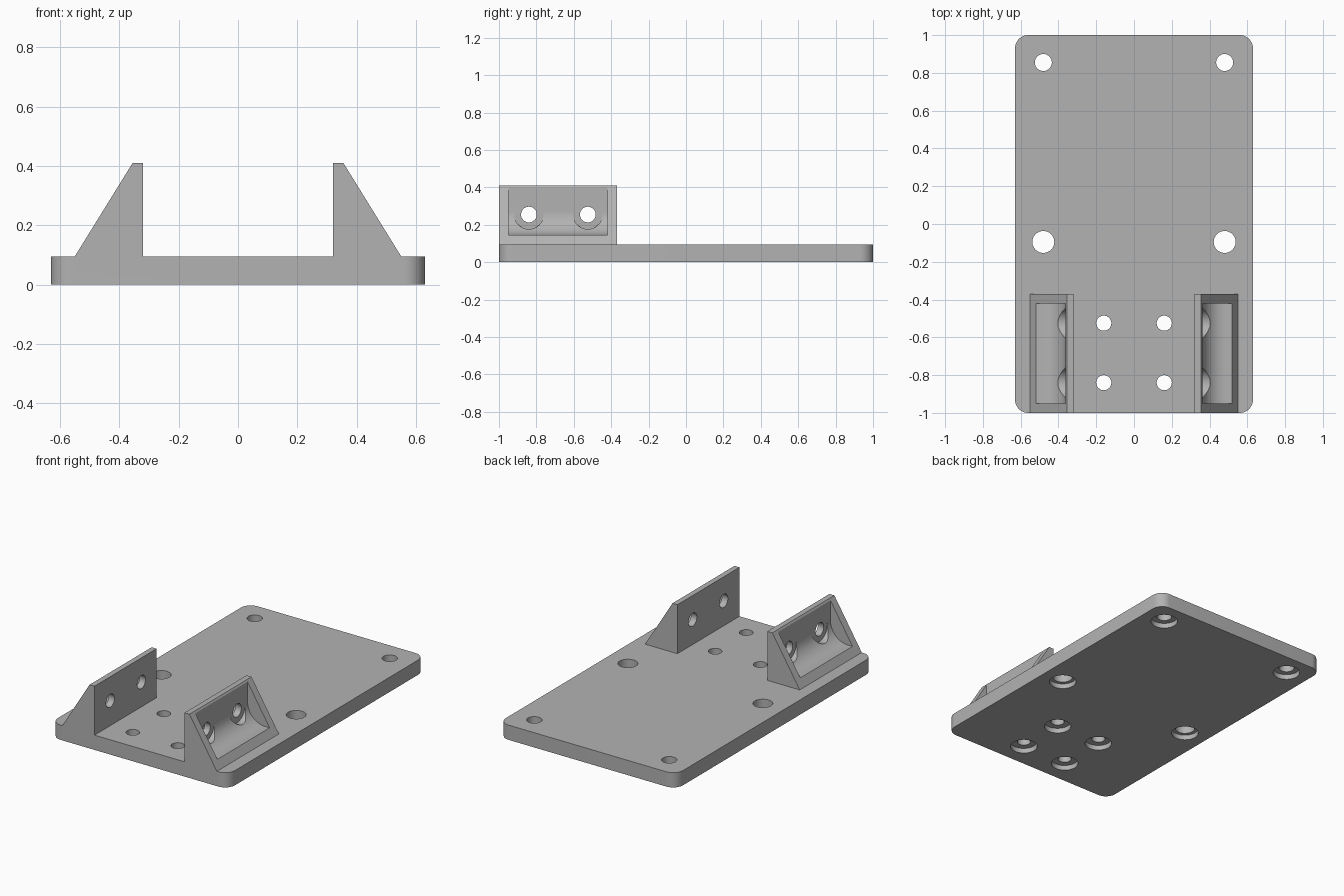
import bpy, bmesh, math
from mathutils import Matrix, Vector

cube = bpy.data.objects.get("Cube")
if cube:
    bpy.data.objects.remove(cube, do_unlink=True)

mat = bpy.data.materials.new("plain grey")
mat.use_nodes = True
GREY = (0.45, 0.45, 0.45, 1)
mat.diffuse_color = GREY
mat.node_tree.nodes["Principled BSDF"].inputs["Base Color"].default_value = GREY

THICK = 0.095


def finish(name, bm):
    bmesh.ops.recalc_face_normals(bm, faces=bm.faces)
    mesh = bpy.data.meshes.new(name)
    bm.to_mesh(mesh)
    bm.free()
    mesh.materials.append(mat)
    obj = bpy.data.objects.new(name, mesh)
    bpy.context.collection.objects.link(obj)
    return obj


def prism(name, points, offset):
    """Extrude a closed outline of 3D points along an offset."""
    bm = bmesh.new()
    face = bm.faces.new([bm.verts.new(p) for p in points])
    new = bmesh.ops.extrude_face_region(bm, geom=[face])["geom"]
    bmesh.ops.translate(bm, vec=offset,
                        verts=[v for v in new if isinstance(v, bmesh.types.BMVert)])
    return finish(name, bm)


def cylinder(name, centre, radius, length, axis="Z"):
    bm = bmesh.new()
    turn = Matrix.Rotation(math.pi / 2, 4, "Y") if axis == "X" else Matrix()
    bmesh.ops.create_cone(bm, cap_ends=True, segments=48, radius1=radius,
                          radius2=radius, depth=length,
                          matrix=Matrix.Translation(centre) @ turn)
    return finish(name, bm)


def combine(target, tool, operation="DIFFERENCE"):
    tool.hide_render = True
    mod = target.modifiers.new(operation.lower(), "BOOLEAN")
    mod.operation, mod.solver, mod.object = operation, "EXACT", tool
    bpy.context.view_layer.objects.active = target
    bpy.ops.object.modifier_apply(modifier=mod.name)
    bpy.data.objects.remove(tool, do_unlink=True)


def arc(cx, cy, r, start, end, steps):
    return [(cx + r * math.cos(a), cy + r * math.sin(a))
            for a in (math.radians(start + (end - start) * i / steps)
                      for i in range(steps + 1))]


# Base plate with rounded corners
R = 0.07
outline = []
for i, (sx, sy) in enumerate([(1, 1), (-1, 1), (-1, -1), (1, -1)]):
    outline += arc(sx * (0.63 - R), sy * (1 - R), R, 90 * i, 90 * i + 90, 12)
plate = prism("mounting_plate", [(x, y, 0) for x, y in outline], Vector((0, 0, THICK)))

# Triangular side brackets with a filleted pocket and bored screw holes
for side in (1, -1):
    body = [(0.32, 0.05), (0.55, 0.05), (0.55, THICK), (0.355, 0.41), (0.32, 0.41)]
    bracket = prism("bracket", [(side * x, -1, z) for x, z in body], Vector((0, 0.63, 0)))
    pocket = [(0.362, 0.6)] + arc(0.487, 0.27, 0.125, 180, 270, 16) + [(0.7, 0.145), (0.7, 0.6)]
    combine(bracket, prism("pocket_cutter", [(side * x, -0.95, z) for x, z in pocket],
                           Vector((0, 0.53, 0))))
    for y in (-0.84, -0.525):
        combine(bracket, cylinder("bore_cutter", (side * 0.512, y, 0.255), 0.078, 0.3, "X"))
        combine(bracket, cylinder("screw_cutter", (side * 0.35, y, 0.255), 0.042, 0.4, "X"))
    combine(plate, bracket, "UNION")

# Through holes, counterbored from the underside
for x, y, r in [(0.48, 0.855, 0.045), (0.48, -0.095, 0.058),
                (0.16, -0.525, 0.04), (0.16, -0.84, 0.04)]:
    for side in (1, -1):
        combine(plate, cylinder("hole_cutter", (side * x, y, 0.05), r, 0.3))
        combine(plate, cylinder("counterbore_cutter", (side * x, y, 0), 0.08, 0.064))

# Smooth curved walls, crisp edges
bpy.ops.object.select_all(action="DESELECT")
plate.select_set(True)
bpy.context.view_layer.objects.active = plate
bpy.ops.object.shade_smooth_by_angle(angle=math.radians(25))
